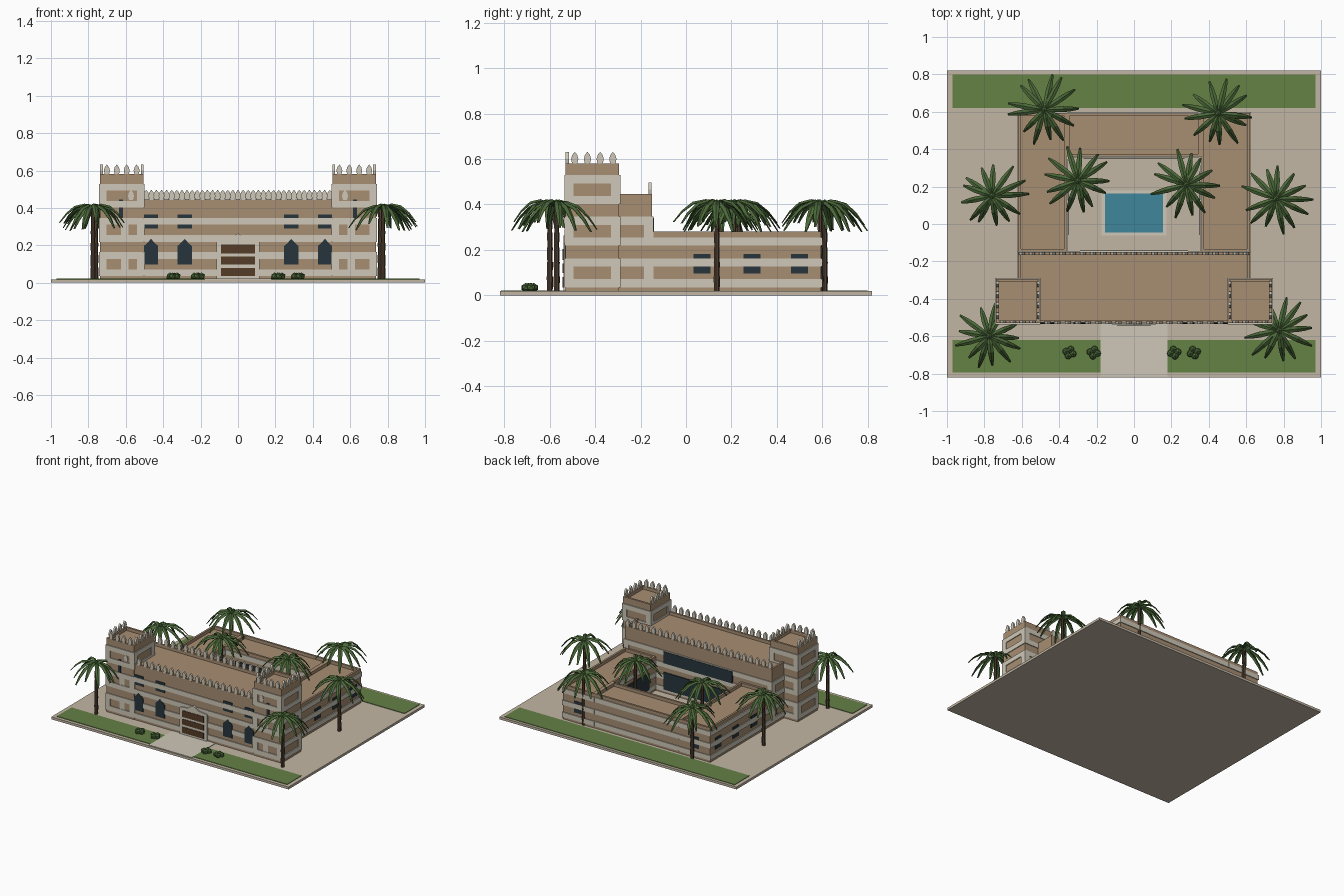
import bpy, bmesh, math, random
from mathutils import Matrix, Vector

if "Cube" in bpy.data.objects:
    bpy.data.objects.remove(bpy.data.objects["Cube"])

random.seed(4)
G = 0.018  # ground top


def material(name, rgb):
    m = bpy.data.materials.new(name)
    m.diffuse_color = (*rgb, 1)
    m.use_nodes = True
    m.node_tree.nodes["Principled BSDF"].inputs["Base Color"].default_value = m.diffuse_color
    return m


SAND = material("sand", (0.54, 0.47, 0.37))
PAVE = material("paving", (0.62, 0.57, 0.48))
GRASS = material("grass", (0.13, 0.22, 0.06))
BROWN = material("brown_stone", (0.39, 0.27, 0.17))
CREAM = material("cream_stone", (0.62, 0.58, 0.48))
GLASS = material("dark_glass", (0.02, 0.035, 0.045))
WOOD = material("door_wood", (0.09, 0.045, 0.02))
WATER = material("water", (0.05, 0.24, 0.33))
TRUNK = material("trunk", (0.08, 0.05, 0.03))
LEAF = material("leaf", (0.07, 0.14, 0.04))


def finish(name, bm, mat):
    bmesh.ops.recalc_face_normals(bm, faces=bm.faces)
    me = bpy.data.meshes.new(name)
    bm.to_mesh(me)
    bm.free()
    ob = bpy.data.objects.new(name, me)
    me.materials.append(mat)
    bpy.context.collection.objects.link(ob)
    return ob


def boxes(name, items, mat):
    """Each item: x0, x1, y0, y1, z0, z1."""
    bm = bmesh.new()
    for x0, x1, y0, y1, z0, z1 in items:
        m = Matrix.Translation(((x0 + x1) / 2, (y0 + y1) / 2, (z0 + z1) / 2))
        m = m @ Matrix.Diagonal((x1 - x0, y1 - y0, z1 - z0, 1))
        bmesh.ops.create_cube(bm, size=1, matrix=m)
    return finish(name, bm, mat)


def prisms(name, profile, places, depth, mat):
    """Extrude an x-z profile; places: (x, y, z, turned)."""
    bm = bmesh.new()
    for x, y, z, turned in places:
        loops = []
        for d in (-depth / 2, depth / 2):
            loops.append([bm.verts.new((x + d, y + u, z + v) if turned else (x + u, y + d, z + v))
                          for u, v in profile])
        a, b = loops
        bm.faces.new(a)
        bm.faces.new(b[::-1])
        n = len(a)
        for i in range(n):
            bm.faces.new((a[i], b[i], b[(i + 1) % n], a[(i + 1) % n]))
    return finish(name, bm, mat)


def striped_block(name, x0, x1, y0, y1, top, last_band, quoins=True):
    # Brown core with a sunken roof, raised cream courses and corner stones
    t, e = 0.015, 0.006
    r = top - 0.024
    boxes(name + "_walls", [(x0, x1, y0, y1, G, r),
                            (x0, x0 + t, y0, y1, r, top), (x1 - t, x1, y0, y1, r, top),
                            (x0 + t, x1 - t, y0, y0 + t, r, top), (x0 + t, x1 - t, y1 - t, y1, r, top)], BROWN)
    bands = [(x0 - e, x1 + e, y0 - e, y1 + e, c - 0.018, c + 0.018)
             for c in (0.0535 + 0.0915 * k for k in range(last_band))]
    boxes(name + "_courses", bands, CREAM)
    if quoins:
        q = []
        for k in range(0, last_band, 2):
            c = 0.099 + 0.0915 * k
            for xa, xb in ((x0 - e, x0 + 0.035), (x1 - 0.035, x1 + e)):
                for ya, yb in ((y0 - e, y0 + 0.035), (y1 - 0.035, y1 + e)):
                    q.append((xa, xb, ya, yb, c - 0.028, min(c + 0.028, r)))
        boxes(name + "_quoins", q, CREAM)


# Site
boxes("ground_slab", [(-1, 1, -0.82, 0.82, 0, G)], SAND)
boxes("lawns", [(-0.97, -0.18, -0.795, -0.62, G, 0.022), (0.18, 0.97, -0.795, -0.62, G, 0.022),
                (-0.97, 0.97, 0.62, 0.8, G, 0.022)], GRASS)
boxes("entrance_path", [(-0.18, 0.18, -0.815, -0.53, G, 0.022)], PAVE)
boxes("courtyard_floor", [(-0.36, 0.36, -0.15, 0.3, G, 0.021)], SAND)
boxes("pool_rim", [(-0.175, 0.175, -0.062, 0.178, G, 0.026)], PAVE)
boxes("pool_water", [(-0.155, 0.155, -0.045, 0.162, 0.02, 0.028)], WATER)

# Buildings
striped_block("main_hall", -0.62, 0.62, -0.527, -0.15, 0.445, 4)
striped_block("back_wing", -0.36, 0.36, 0.36, 0.592, 0.28, 3, False)
for s, side in ((-1, "left"), (1, "right")):
    xs = sorted((s * 0.36, s * 0.62))
    striped_block(side + "_wing", *xs, -0.15, 0.594, 0.28, 3, False)
    xs = sorted((s * 0.505, s * 0.737))
    striped_block(side + "_tower", *xs, -0.53, -0.295, 0.58, 6)

# Pointed battlements
merlon = [(-0.011, 0), (0.011, 0), (0.016, 0.022), (0.011, 0.04), (0, 0.054), (-0.011, 0.04), (-0.016, 0.022)]
places = [(-0.572 + i * 1.144 / 21, -0.527, 0.443, False) for i in range(22)]
places += [(-0.6 + i * 1.2 / 22, -0.158, 0.443, False) for i in range(23)]
for s in (-1, 1):
    for i in range(4):
        places.append((s * (0.542 + i * 0.053), -0.523, 0.578, False))
        for x in (0.512, 0.73):
            places.append((s * x, -0.49 + i * 0.056, 0.578, True))
prisms("battlements", merlon, places, 0.014, CREAM)

# Front windows, pointed below and square above
arch = [(-0.038, 0), (0.038, 0), (0.038, 0.1), (0.02, 0.115), (0, 0.138), (-0.02, 0.115), (-0.038, 0.1)]
xs = (-0.465, -0.285, 0.285, 0.465)
prisms("arched_windows", arch, [(x, -0.529, 0.097, False) for x in xs], 0.01, GLASS)
boxes("upper_windows", [(x - 0.038, x + 0.038, -0.532, -0.52, 0.29, 0.365) for x in xs], GLASS)
boxes("tower_slits", [(x - 0.01, x + 0.01, -0.535, -0.52, 0.345, 0.445) for x in (-0.625, 0.625)], GLASS)

# Side and rear windows
win = [(s * 0.619 - 0.006, s * 0.619 + 0.006, y - 0.037, y + 0.037, 0.095, 0.182)
       for s in (-1, 1) for y in (0.07, 0.29, 0.5)]
win += [(x - 0.037, x + 0.037, 0.585, 0.598, 0.095, 0.182) for x in (-0.49, 0.49)]
boxes("wing_windows", win, GLASS)

# Courtyard glazing
boxes("courtyard_glazing", [(-0.29, 0.29, -0.155, -0.141, 0.25, 0.34),
                            (-0.29, 0.29, -0.155, -0.141, 0.05, 0.18),
                            (-0.365, -0.351, -0.06, 0.28, 0.06, 0.19),
                            (0.351, 0.365, -0.06, 0.28, 0.06, 0.19),
                            (-0.27, 0.27, 0.351, 0.365, 0.06, 0.19)], GLASS)

# Entrance portal and door
portal = [(-0.115, 0), (0.115, 0), (0.115, 0.208), (0.045, 0.215), (0, 0.245), (-0.045, 0.215), (-0.115, 0.208)]
prisms("entrance_portal", portal, [(0, -0.53, G, False)], 0.02, CREAM)
boxes("door_panels", [(-0.09, 0.09, -0.543, -0.53, a, b)
                      for a, b in ((0.035, 0.08), (0.098, 0.14), (0.156, 0.205))], WOOD)


def palm(name, x, y, h):
    # Tapered trunk in stacked rings
    bm = bmesh.new()
    n = 6
    for i in range(n):
        z0, z1 = G - 0.01 + (h - G) * i / n, G + (h - G) * (i + 1) / n
        r = 0.015 - 0.004 * i / n
        bmesh.ops.create_cone(bm, cap_ends=True, segments=7, radius1=r * 0.85, radius2=r, depth=z1 - z0,
                              matrix=Matrix.Translation((x, y, (z0 + z1) / 2)))
    finish(name + "_trunk", bm, TRUNK)
    # Arching fronds with a raised midrib
    bm = bmesh.new()
    count = 13
    for k in range(count):
        a = math.tau * (k + random.uniform(-0.25, 0.25)) / count
        length = random.uniform(0.155, 0.2)
        lift = random.uniform(0.08, 0.13)
        out, across = Vector((math.cos(a), math.sin(a), 0)), Vector((-math.sin(a), math.cos(a), 0))
        rows = []
        for t, w in ((0, 0.005), (0.25, 0.014), (0.55, 0.016), (0.8, 0.012), (1, 0.005)):
            p = Vector((x, y, h + lift * t - 0.205 * t * t)) + out * length * t
            drop = Vector((0, 0, -w * 0.6))
            rows.append([bm.verts.new(p + across * w + drop), bm.verts.new(p), bm.verts.new(p - across * w + drop)])
        for r0, r1 in zip(rows, rows[1:]):
            for j in (0, 1):
                bm.faces.new((r0[j], r0[j + 1], r1[j + 1], r1[j]))
    bmesh.ops.create_icosphere(bm, subdivisions=1, radius=0.018, matrix=Matrix.Translation((x, y, h)))
    ob = finish(name + "_fronds", bm, LEAF)
    ob.modifiers.new("thickness", "SOLIDIFY").thickness = 0.003


for i, (x, y) in enumerate([(-0.775, -0.6), (0.775, -0.57), (-0.76, 0.15), (0.76, 0.135),
                            (-0.48, 0.61), (0.45, 0.59), (-0.3, 0.23), (0.28, 0.21)]):
    palm("palm_%d" % (i + 1), x, y, 0.405)

# Shrubs beside the path
bm = bmesh.new()
for x in (-0.345, -0.215, 0.215, 0.32):
    for k in range(4):
        a = math.tau * k / 4 + x
        m = Matrix.Translation((x + 0.02 * math.cos(a), -0.688 + 0.018 * math.sin(a), 0.034))
        bmesh.ops.create_icosphere(bm, subdivisions=1, radius=0.021, matrix=m)
finish("shrubs", bm, LEAF)
